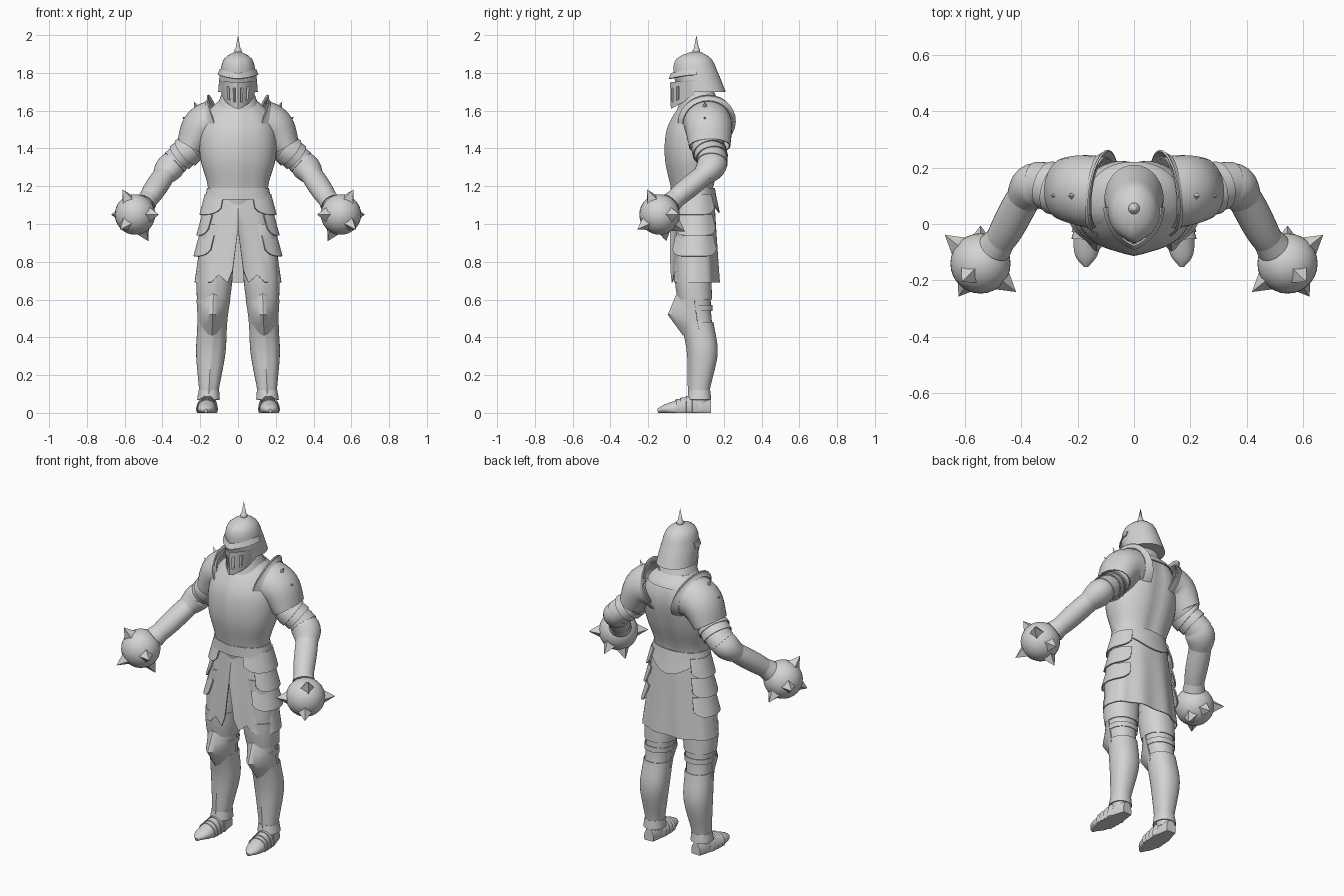
import bpy, bmesh, math
from mathutils import Vector

if "Cube" in bpy.data.objects:
    bpy.data.objects.remove(bpy.data.objects["Cube"])

GREY = (.65, .65, .65, 1)
steel = bpy.data.materials.new("plain steel")
steel.use_nodes = True
steel.diffuse_color = GREY
steel.node_tree.nodes["Principled BSDF"].inputs["Base Color"].default_value = GREY


def finish(name, bm, mirror):
    mesh = bpy.data.meshes.new(name)
    bm.to_mesh(mesh)
    bm.free()
    mesh.materials.append(steel)
    mesh.shade_smooth()
    mesh.set_sharp_from_angle(angle=math.radians(38))
    part = bpy.data.objects.new(name, mesh)
    bpy.context.scene.collection.objects.link(part)
    if mirror:
        part.modifiers.new("Mirror", "MIRROR").use_axis[0] = True


def sample(profile, key):
    """Smooth curve through the rows of a profile, keyed by their first item."""
    last = len(profile) - 1
    i = max(j for j in range(last) if j == 0 or profile[j][0] <= key)
    before, a, b, after = (Vector(profile[min(max(j, 0), last)]) for j in range(i - 1, i + 3))
    span = b[0] - a[0]
    t = (key - a[0]) / span
    leave = (b - before) * span / (b[0] - before[0])
    arrive = (after - a) * span / (after[0] - a[0])
    point = a + t * leave + t * t * (3 * (b - a) - 2 * leave - arrive) + t ** 3 * (2 * (a - b) + leave + arrive)
    return list(point)[1:]


def skin(name, rows, closed, thick, mirror, slot=None):
    """Join rows of points into a surface that is capped or given thickness."""
    bm = bmesh.new()
    verts = [[bm.verts.new(point) for point in row] for row in rows]
    columns = len(rows[0])
    slots = []
    for i, (upper, lower) in enumerate(zip(verts, verts[1:])):
        for j in range(columns if closed else columns - 1):
            k = (j + 1) % columns
            face = bm.faces.new((upper[j], lower[j], lower[k], upper[k]))
            if slot and slot(i, j):
                slots.append(face)
    bm.normal_update()
    if slots:
        bmesh.ops.inset_individual(bm, faces=slots, thickness=.004, depth=0)
        bmesh.ops.inset_individual(bm, faces=slots, thickness=.001, depth=-.014)
    elif thick:
        bmesh.ops.solidify(bm, geom=bm.faces[:], thickness=thick)
    else:
        bm.faces.new(verts[0])
        bm.faces.new(verts[-1][::-1])
    finish(name, bm, mirror)


def power(value, roundness):
    return math.copysign(abs(value) ** (2 / roundness), value)


def no_centre(z):
    return 0


def loft(name, profile, top, low, grow=0, flare=0, steps=1, sides=48, arc=None, roundness=2.2,
         ridge=0, centre=no_centre, warp=None, thick=0, mirror=False, slot=None):
    """Level rings following a profile of height, half width, front and back."""
    start, end = arc or (-180, 180)
    rows = []
    for i in range(steps + 1):
        u = i / steps
        z = top + (low - top) * u
        half, front, back = sample(profile, z)
        extra = grow + flare * u
        row = []
        for j in range(sides + 1 if arc else sides):
            t = math.radians(start + (end - start) * j / sides)
            x = power(math.sin(t), roundness)
            y = (front + back) / 2 - ((back - front) / 2 + extra) * power(math.cos(t), roundness)
            if math.cos(t) > 0:
                y -= ridge * max(0, 1 - 3 * abs(x))
            point = Vector((centre(z) + (half + extra) * x, y, z))
            if warp:
                warp(u, t, point)
            row.append(point)
        rows.append(row)
    skin(name, rows, not arc, thick, mirror, slot)


def tube(name, profile, start, end, grow=0, flare=0, bulge=0, steps=6, thick=0):
    """Mirrored rings across a path of x, y, z, half width and half height."""
    path = [(i, *row) for i, row in enumerate(profile)]
    rows = []
    for i in range(steps + 1):
        u = i / steps
        s = start + (end - start) * u
        x, y, z, wide, high = sample(path, s)
        ahead, behind = Vector(sample(path, s + .01)[:3]), Vector(sample(path, s - .01)[:3])
        along = (ahead - behind).normalized()
        side = along.cross(Vector((0, 0, 1))).normalized()
        up = side.cross(along)
        extra = grow + flare * u + bulge * math.sin(math.pi * u)
        row = []
        for j in range(28):
            t = math.tau * j / 28
            point = Vector((x, y, z)) + side * (wide + extra) * math.cos(t) + up * (high + extra) * math.sin(t)
            point.z = max(0, point.z)
            row.append(point)
        rows.append(row)
    skin(name, rows, True, thick, True)


def spike(name, base, direction, length, radius, sides=4, mirror=True):
    bm = bmesh.new()
    bmesh.ops.create_cone(bm, cap_ends=True, segments=sides, radius1=radius, radius2=0, depth=length)
    direction = Vector(direction).normalized()
    bm.transform(direction.to_track_quat("Z", "Y").to_matrix().to_4x4())
    bmesh.ops.translate(bm, verts=bm.verts, vec=Vector(base) + direction * length / 2)
    finish(name, bm, mirror)


def ball(name, centre, radius, mirror=False):
    bm = bmesh.new()
    bmesh.ops.create_uvsphere(bm, u_segments=28, v_segments=18, radius=radius)
    bmesh.ops.translate(bm, verts=bm.verts, vec=centre)
    finish(name, bm, mirror)


# Helmet: skull, brim, pointed visor with slots, finial
HELMET = [(1.7, .105, -.03, .21), (1.8, .095, -.06, .17), (1.88, .07, -.04, .13), (1.91, .02, .03, .08)]
VISOR = [(1.61, .08, -.075, .16), (1.75, .1, -.08, .18)]


def brim_slope(u, t, point):
    point.z += .02 * math.sin(t) ** 2


def visor_cut(u, t, point):
    point.z += .02 * math.sin(math.tau * u) + (.01 + .04 * u) * math.sin(t) ** 2


loft("helmet_skull", HELMET, 1.91, 1.7, steps=12, roundness=2, ridge=.007)
loft("helmet_brim", VISOR, 1.8, 1.77, grow=-.01, flare=.015, sides=24, arc=(-95, 95), roundness=1.7,
     ridge=.006, warp=brim_slope, thick=.006)
loft("visor", VISOR, 1.75, 1.61, steps=3, sides=16, arc=(-90, 90), roundness=1.6, ridge=.005,
     warp=visor_cut, slot=lambda row, column: row == 1 and column in (4, 6, 9, 11))
finial_base = Vector((0, .055, 1.915))
ball("finial_collar", finial_base, .02)
spike("finial", finial_base, (0, 0, 1), .085, .016, sides=14, mirror=False)

# Torso: neck guard, breastplate, yoke and belt
GORGET = [(1.6, .12, -.04, .19), (1.72, .075, -.01, .14)]
TORSO = [(1.1, .165, -.05, .14), (1.2, .16, -.07, .15), (1.35, .2, -.1, .2), (1.5, .2, -.09, .23),
         (1.6, .15, -.04, .21), (1.65, .1, 0, .17)]


def spine(u, t, point):
    if math.cos(t) < 0:
        point.y -= .012 * math.exp(-(point.x / .035) ** 2)


def neckline(u, t, point):
    point.z -= .05 * u * max(0, math.cos(t)) ** 3


def belt_point(u, t, point):
    rear = u * max(0, -math.cos(t)) ** 4
    point.z -= .07 * rear
    point.y += .02 * rear


loft("gorget", GORGET, 1.72, 1.6, ridge=.008)
loft("breastplate", TORSO, 1.65, 1.1, steps=18, ridge=.012, warp=spine)
loft("yoke", TORSO, 1.65, 1.59, grow=.004, flare=.003, steps=4, ridge=.012, warp=neckline, thick=.005)
loft("belt", TORSO, 1.19, 1.13, grow=.005, flare=.012, steps=3, ridge=.008, warp=belt_point, thick=.007)

# Ragged cloth skirt split at the front
SKIRT = [(.69, .23, -.08, .18), (1.15, .165, -.055, .15)]


def ragged(u, t, point):
    angle = math.degrees(t)
    tatter = 1 + math.cos(14 * t * 1)
    lift = .2 * math.exp(-(angle / 4) ** 2) + .04 * tatter * math.exp(-(angle / 30) ** 2)
    point.z += u * lift
    point.y -= .006 * u * math.cos(9 * t) * math.copysign(1, math.cos(t))


loft("skirt", SKIRT, 1.15, .69, steps=8, sides=60, warp=ragged, thick=.005)

# Hip plates in overlapping layers
for layer, front_edge in enumerate((24, 44, 36)):
    def rounded(u, t, point):
        across = (math.degrees(t) - front_edge) / (138 - front_edge)
        point.z += .035 * u * (2 * across - 1) ** 6

    low_edge = 1.05 - .11 * layer
    loft(f"hip_plate_{layer + 1}", SKIRT, low_edge + .11, low_edge, grow=.012, flare=.014, steps=2,
         sides=20, arc=(front_edge, 138), warp=rounded, thick=.007, mirror=True)

# Legs: flesh shape, thigh guards, knee guards, greaves
LEG = [(0, .04, .03, .12), (.1, .042, .025, .115), (.32, .07, .02, .16), (.5, .07, -.01, .135),
       (.7, .09, -.05, .13), (1, .09, -.05, .13)]


def leg_centre(z):
    return .16 - .05 * z


def knee_peak(u, t, point):
    facing = max(0, math.cos(t))
    point.y -= .065 * (1 - abs(2 * u - 1)) * facing ** 2
    point.z += .03 * (1 - 2 * u) * facing ** 4


def greave_top(u, t, point):
    point.z -= .03 * (1 - u) ** 3 * max(0, math.cos(t)) ** 3


def leg_part(name, top, low, **options):
    loft(name, LEG, top, low, centre=leg_centre, mirror=True, **options)


leg_part("leg", 1, .05, steps=20)
leg_part("thigh_guard", .75, .6, grow=.004, flare=.003, steps=3, ridge=.004, thick=.005)
leg_part("knee_strap", .57, .54, grow=.008, thick=.004)
leg_part("knee_guard", .6, .44, grow=.01, steps=4, sides=24, arc=(-85, 85), roundness=1.7,
         ridge=.008, warp=knee_peak, thick=.006)
leg_part("greave", .48, .1, grow=.008, steps=12, ridge=.007, warp=greave_top, thick=.005)
leg_part("ankle_cuff", .12, .07, grow=.01, flare=.01, thick=.005)

# Pointed shoes with overlapping bands
FOOT = [(.155, .13, .02, .03, .05), (.16, .06, .02, .045, .075), (.165, -.04, .02, .05, .05),
        (.17, -.11, .02, .04, .025), (.17, -.15, .01, .01, .01)]
tube("shoe", FOOT, 0, 4, steps=16)
for band in range(4):
    heel_side = 1 + .3 * band
    tube(f"shoe_band_{band + 1}", FOOT, heel_side, heel_side + .3, grow=.001, flare=.006, steps=2, thick=.004)

# Shoulders: guard, standing crest and studs
SHOULDER = [(.11, .11, 1.54, .13, .125), (.19, .12, 1.51, .125, .11), (.25, .125, 1.41, .11, .08)]
tube("shoulder_guard", SHOULDER, 0, 2, steps=10, thick=.006)
tube("shoulder_crest", SHOULDER, 0, .4, grow=.025, flare=-.02, thick=.007)
spike("shoulder_stud_upper", (.21, .1, 1.6), (1, 0, 2), .055, .022)
spike("shoulder_stud_lower", (.255, .1, 1.54), (3, 0, 2), .05, .022)

# Arms: sleeve, lames, elbow guard, bracer
ARM = [(.14, .12, 1.49, .09, .08), (.25, .12, 1.4, .08, .07), (.36, .13, 1.3, .058, .05),
       (.47, -.05, 1.14, .045, .042), (.54, -.14, 1.05, .04, .04)]
tube("arm", ARM, 0, 4, steps=24)
for lame in range(3):
    shoulder_side = .95 + .27 * lame
    tube(f"arm_lame_{lame + 1}", ARM, shoulder_side, shoulder_side + .3, grow=.009, flare=.01, steps=2, thick=.005)
tube("elbow_guard", ARM, 1.7, 2.3, grow=.008, bulge=.015, thick=.005)
tube("bracer", ARM, 2.2, 3.1, grow=.006, flare=.003, bulge=.005, thick=.005)
tube("bracer_cuff", ARM, 3, 3.3, grow=.008, flare=.01, steps=2, thick=.005)

# Spiked balls in place of the hands
hand = Vector((.545, -.14, 1.05))
ball("mace_ball", hand, .107, mirror=True)
DIRECTIONS = [(5, 4, 0), (2, -2, 4), (-5, -4, 0), (2, -3, -2), (-2, 1, -4), (0, 3, -2)]
for number, heading in enumerate(DIRECTIONS):
    outward = Vector(heading).normalized()
    spike(f"mace_spike_{number + 1}", hand + outward * .085, outward, .077, .047)
